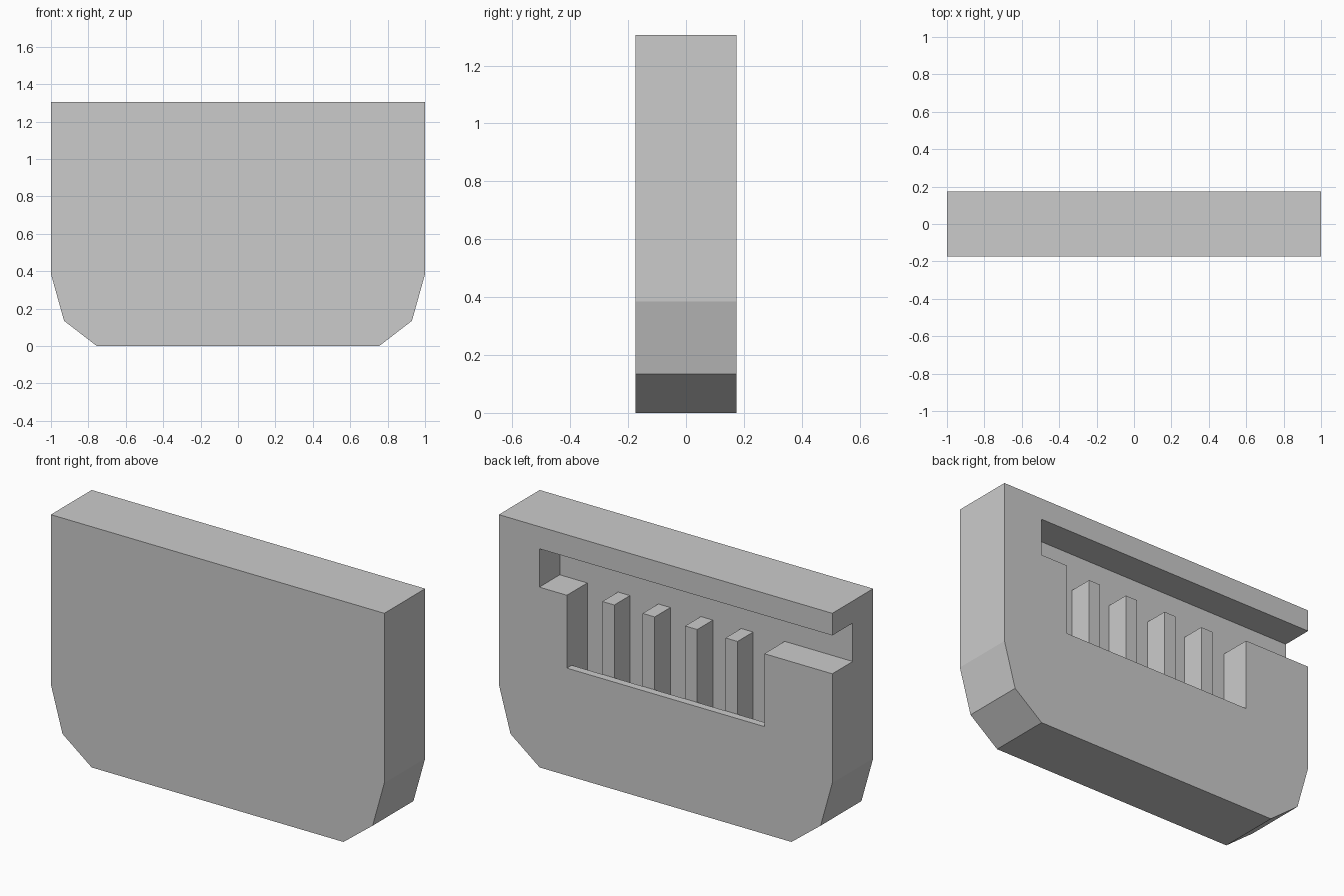
import bpy, bmesh

if "Cube" in bpy.data.objects:
    bpy.data.objects.remove(bpy.data.objects["Cube"])


def prism(name, outline, y0, y1):
    """Extrude an XZ outline from y0 to y1."""
    bm = bmesh.new()
    face = bm.faces.new([bm.verts.new((x, y0, z)) for x, z in outline])
    ext = bmesh.ops.extrude_face_region(bm, geom=[face])
    moved = [v for v in ext["geom"] if isinstance(v, bmesh.types.BMVert)]
    bmesh.ops.translate(bm, verts=moved, vec=(0, y1 - y0, 0))
    bmesh.ops.recalc_face_normals(bm, faces=bm.faces)
    mesh = bpy.data.meshes.new(name)
    bm.to_mesh(mesh)
    bm.free()
    obj = bpy.data.objects.new(name, mesh)
    bpy.context.collection.objects.link(obj)
    return obj


def rect(x0, x1, z0, z1):
    return [(x0, z0), (x1, z0), (x1, z1), (x0, z1)]


def cut(target, cutter):
    """Subtract the cutter, then remove it."""
    cutter.hide_render = True
    mod = target.modifiers.new("cut", 'BOOLEAN')
    mod.operation = 'DIFFERENCE'
    mod.solver = 'EXACT'
    mod.object = cutter
    bpy.context.view_layer.objects.active = target
    bpy.ops.object.modifier_apply(modifier=mod.name)
    bpy.data.objects.remove(cutter, do_unlink=True)


HALF = 0.175      # half the thickness
FLOOR = 0.0       # back wall of the recess
LIP = 0.134       # inner side of the thin lip, front of the ribs
SLOT_LOW, SLOT_TOP = 0.977, 1.185
PW, POCKET_LOW, CAVITY_LOW = 0.592, 0.582, 0.45

# Case body with faceted lower corners
right = [(0.755, 0), (0.93, 0.135), (1, 0.385), (1, 1.305)]
body = prism("case_body", right + [(-x, z) for x, z in reversed(right)], -HALF, HALF)

# Slot open to the left side, joined to the contact pocket below it
opening = [(0.757, SLOT_TOP), (-1.2, SLOT_TOP), (-1.2, SLOT_LOW), (-PW, SLOT_LOW),
           (-PW, POCKET_LOW), (PW, POCKET_LOW), (PW, SLOT_LOW), (0.757, SLOT_LOW)]
cut(body, prism("opening_cutter", opening, FLOOR, 0.4))

# Cavity running down behind the lip
cut(body, prism("cavity_cutter", rect(-PW, PW, CAVITY_LOW, 0.7), FLOOR, LIP))

# Upright ribs between the contacts
for i, x in enumerate((0.372, 0.13, -0.125, -0.367)):
    prism(f"contact_rib_{i + 1}", rect(x - 0.036, x + 0.036, CAVITY_LOW - 0.01, SLOT_LOW),
          FLOOR - 0.01, LIP)
